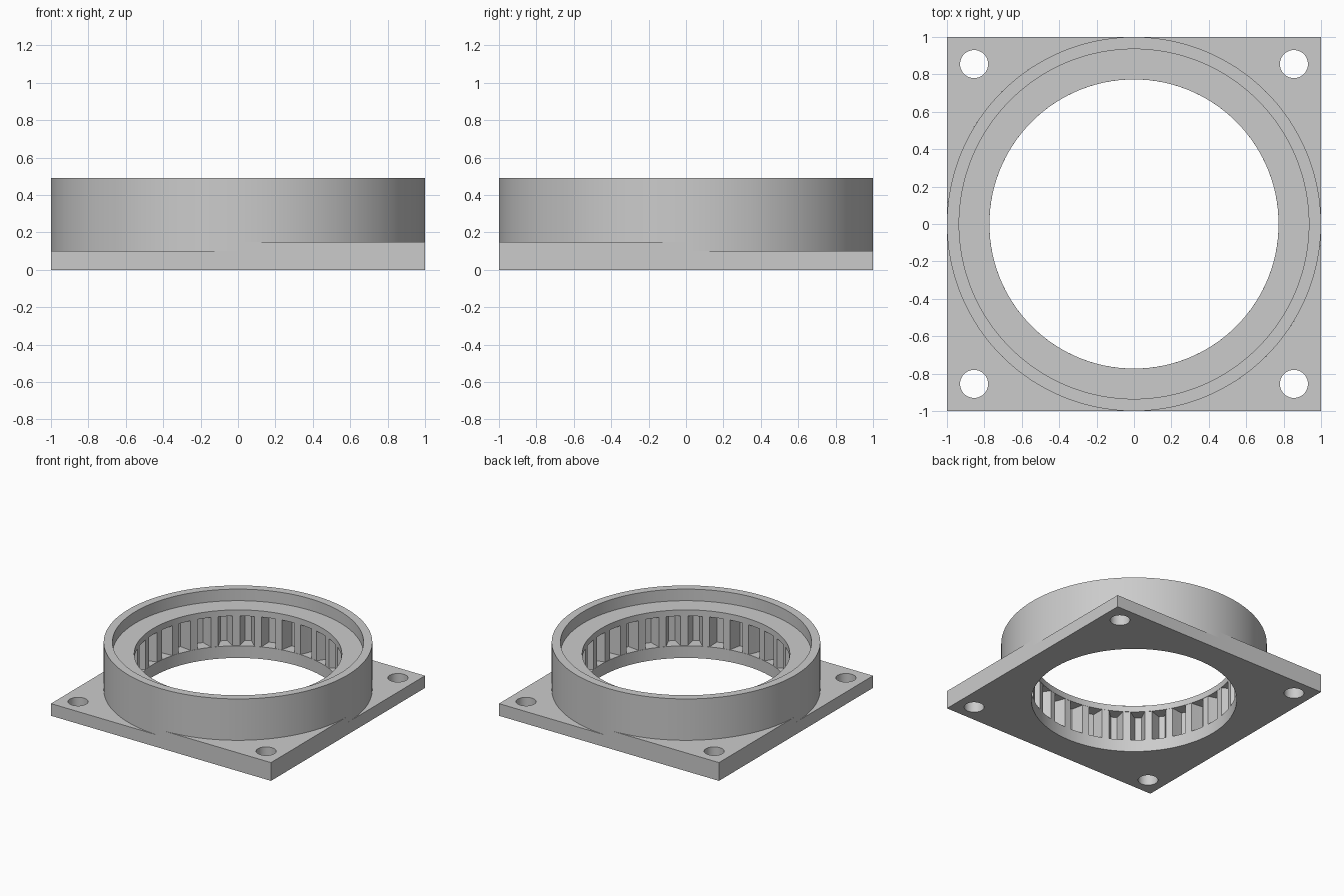
import bpy, bmesh, math

cube = bpy.data.objects.get("Cube")
if cube:
    bpy.data.objects.remove(cube, do_unlink=True)

BORE, HOLE, HOLE_R, PLATE, PAD = 0.773, 0.855, 0.075, 0.10, 0.15
TEETH = 30

grey = bpy.data.materials.new("plain_grey")
grey.use_nodes = True
grey.diffuse_color = (0.6, 0.6, 0.6, 1)
grey.node_tree.nodes["Principled BSDF"].inputs["Base Color"].default_value = (0.6, 0.6, 0.6, 1)


def finish(name, mesh):
    mesh.materials.clear()
    mesh.materials.append(grey)
    obj = bpy.data.objects.new(name, mesh)
    bpy.context.collection.objects.link(obj)
    bpy.ops.object.select_all(action='DESELECT')
    obj.select_set(True)
    bpy.context.view_layer.objects.active = obj
    bpy.ops.object.shade_smooth_by_angle(angle=math.radians(25))
    return obj


def arc(cx, cy, r, start, sweep, n):
    return [(cx + r * math.cos(start + sweep * i / n),
             cy + r * math.sin(start + sweep * i / n)) for i in range(n)]


def slab(name, outlines, z0, z1):
    """Extrude a flat outline; later outlines become holes."""
    curve = bpy.data.curves.new(name, 'CURVE')
    curve.dimensions = '2D'
    curve.fill_mode = 'BOTH'
    curve.extrude = (z1 - z0) / 2
    for points in outlines:
        spline = curve.splines.new('POLY')
        spline.points.add(len(points) - 1)
        for p, (x, y) in zip(spline.points, points):
            p.co = (x, y, 0, 1)
        spline.use_cyclic_u = True
    temp = bpy.data.objects.new(name + "_outline", curve)
    bpy.context.collection.objects.link(temp)
    graph = bpy.context.evaluated_depsgraph_get()
    mesh = bpy.data.meshes.new_from_object(temp.evaluated_get(graph))
    bpy.data.objects.remove(temp, do_unlink=True)
    bm = bmesh.new()
    bm.from_mesh(mesh)
    bmesh.ops.remove_doubles(bm, verts=bm.verts, dist=1e-5)
    bmesh.ops.recalc_face_normals(bm, faces=bm.faces)
    for v in bm.verts:
        v.co.z += (z0 + z1) / 2
    bm.to_mesh(mesh)
    bm.free()
    return finish(name, mesh)


def bolt_hole(sx, sy):
    return arc(sx * HOLE, sy * HOLE, HOLE_R, 0, math.tau, 48)


# Square base plate with the bore and four bolt holes
square = [(-1, -1), (1, -1), (1, 1), (-1, 1)]
slab("base_plate", [square, arc(0, 0, BORE, 0, math.tau, 120)]
     + [bolt_hole(x, y) for x, y in square], 0, PLATE)

# Two opposite corners are thicker
for name, sx, sy in (("front_corner_pad", 1, -1), ("back_corner_pad", -1, 1)):
    quarter = arc(0, 0, 1, 0, math.pi / 2, 60) + [(0, 1), (1, 1)]
    outline = [(sx * x, sy * y) for x, y in quarter]
    slab(name, [outline, bolt_hole(sx, sy)], PLATE, PAD)

# Ring housing: stepped wall with internal gear teeth under a lip
tooth = [(-6, 0.775), (-4, 0.775), (-2.7, 0.825), (-1.6, 0.87),
         (0, 0.87), (1.6, 0.87), (2.7, 0.825), (4, 0.775)]
pitch = 360 / TEETH
gear = [(math.radians(k * pitch + a), r) for k in range(TEETH) for a, r in tooth]
levels = [(1, PLATE), (1, 0.49), (0.935, 0.49), (0.935, 0.395),
          (BORE, 0.395), (BORE, 0.345), (None, 0.345), (None, PLATE)]
bm = bmesh.new()
loops = []
for radius, z in levels:
    loops.append([bm.verts.new(((radius or r) * math.cos(a), (radius or r) * math.sin(a), z))
                  for a, r in gear])
for low, high in zip(loops, loops[1:]):
    for i in range(len(gear)):
        j = (i + 1) % len(gear)
        bm.faces.new((low[i], low[j], high[j], high[i]))
ring = bpy.data.meshes.new("gear_ring")
bm.to_mesh(ring)
bm.free()
finish("gear_ring", ring)
